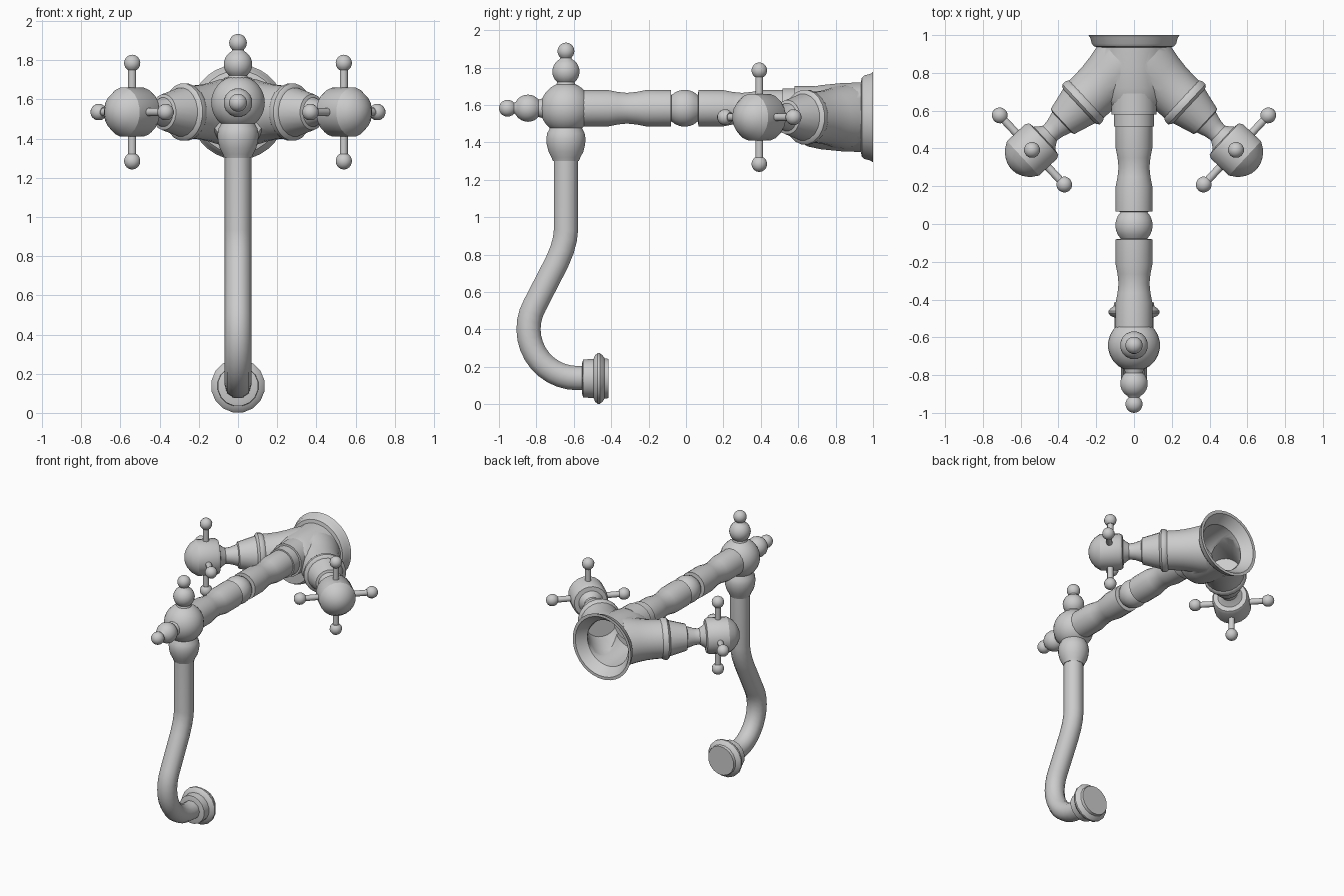
import bpy, math
from mathutils import Vector

if "Cube" in bpy.data.objects:
    bpy.data.objects.remove(bpy.data.objects["Cube"])

Y = Vector((0, 1, 0))
Z = Vector((0, 0, 1))


def smooth(ob, deg=32):
    ob.data.shade_smooth()
    ob.data.set_sharp_from_angle(angle=math.radians(deg))


def lathe(name, profile, origin, axis, segs=20):
    """Revolve (distance, radius) pairs around an axis; ends are closed."""
    rot = Vector(axis).to_track_quat('Z', 'Y')
    origin = Vector(origin)
    verts, faces, rings = [], [], []
    for t, r in profile:
        n = segs if r > 0 else 1
        rings.append(range(len(verts), len(verts) + n))
        for i in range(n):
            a = 2 * math.pi * (i + 0.5) / segs
            verts.append(origin + rot @ Vector((r * math.cos(a), r * math.sin(a), t)))
    for A, B in zip(rings, rings[1:]):
        for i in range(segs):
            j = (i + 1) % segs
            f = [A[i % len(A)], A[j % len(A)], B[j % len(B)], B[i % len(B)]]
            faces.append(list(dict.fromkeys(f)))
    if len(rings[0]) > 1:
        faces.append(list(rings[0])[::-1])
    if len(rings[-1]) > 1:
        faces.append(list(rings[-1]))
    me = bpy.data.meshes.new(name)
    me.from_pydata(verts, [], faces)
    ob = bpy.data.objects.new(name, me)
    bpy.context.collection.objects.link(ob)
    smooth(ob)
    return ob


def arc(t, r, a0=-90, a1=90, n=10):
    """Profile points of a ball centred at distance t."""
    pts = []
    for i in range(n + 1):
        a = math.radians(a0 + (a1 - a0) * i / n)
        c = r * math.cos(a)
        pts.append((t + r * math.sin(a), c if c > 1e-5 else 0))
    return pts


def boolean(ob, others, op):
    for o in others:
        m = ob.modifiers.new("bool", 'BOOLEAN')
        m.operation, m.solver, m.object = op, 'EXACT', o
    dg = bpy.context.evaluated_depsgraph_get()
    me = bpy.data.meshes.new_from_object(ob.evaluated_get(dg))
    ob.modifiers.clear()
    ob.data = me
    for o in others:
        bpy.data.objects.remove(o)


ZC = 1.535          # height of wall body and handles
ZP = 1.583          # height of horizontal pipe
YJ = -0.642         # y of the junction ball
ANG = math.radians(43)

# Hollow wall body with two flared side stubs
body = lathe("wall_body", [(0.63, 0.145), (0.65, 0.157), (0.72, 0.172), (0.83, 0.183),
                           (0.935, 0.187), (0.94, 0.212), (0.955, 0.225), (0.985, 0.232),
                           (1.0, 0.243)], (0, 0, ZC), Y, 32)
stub = [(0.37, 0.135), (0.44, 0.137), (0.50, 0.142), (0.56, 0.152), (0.62, 0.166), (0.66, 0.172)]
stubs, cuts = [], [lathe("bore", [(0.66, 0.135), (0.8, 0.16), (0.93, 0.17), (0.96, 0.195),
                                  (1.02, 0.235)], (0, 0, ZC), Y, 32)]
for s in (-1, 1):
    inward = Vector((-s * math.cos(ANG), math.sin(ANG), 0))
    hub = Vector((s * 0.54, 0.392, ZC))
    stubs.append(lathe("stub", stub, hub, inward, 24))
    cuts.append(lathe("stub_bore", [(t + 0.03, r - 0.022) for t, r in stub], hub, inward, 24))
boolean(body, stubs, 'UNION')
boolean(body, cuts, 'DIFFERENCE')
smooth(body)

# Side valves with cross handles
for s, side in ((-1, "left"), (1, "right")):
    inward = Vector((-s * math.cos(ANG), math.sin(ANG), 0))
    hub = Vector((s * 0.54, 0.392, ZC))
    across = inward.cross(Z)
    lathe(side + "_valve_arm", [(0.07, 0.06), (0.14, 0.055), (0.17, 0.06), (0.215, 0.075),
                                (0.22, 0.092), (0.34, 0.125), (0.345, 0.137), (0.355, 0.147),
                                (0.375, 0.147), (0.39, 0.14), (0.41, 0.12)], hub, inward, 20)
    dome = [(-0.15, 0), (-0.145, 0.035), (-0.13, 0.068), (-0.105, 0.1), (-0.065, 0.126)]
    lathe(side + "_handle_hub", dome + [(0.065, 0.126), (0.085, 0.115), (0.09, 0.085),
                                        (0.105, 0.072), (0.13, 0.055)], hub, inward, 20)
    for k, d in enumerate((Z, -Z, across, -across)):
        lathe(f"{side}_handle_spoke_{k + 1}",
              [(0.05, 0.021), (0.215, 0.021)] + arc(0.25, 0.043, -55, 90, 7), hub, d, 12)

# Horizontal pipe with waists and a central bead
wing = [(0.065, 0.08), (0.066, 0.098), (0.20, 0.098), (0.25, 0.088), (0.30, 0.083),
        (0.35, 0.088), (0.40, 0.098)]
pipe = [(-0.62, 0.098)] + [(-t - 0.015, r) for t, r in wing[::-1]]
pipe += arc(-0.007, 0.1, -45, 45, 6) + wing
pipe += [(0.515, 0.098), (0.516, 0.107), (0.58, 0.107), (0.581, 0.121), (0.69, 0.121)]
lathe("horizontal_pipe", pipe, (0, 0, ZP), Y, 20)

# Junction ball and finials
joint = Vector((0, YJ, ZP))
lathe("junction_ball", arc(0, 0.138, n=14), joint, Z, 24)
for name, d, g in (("front_finial", -Y, 0.0), ("top_finial", Z, -0.007)):
    lathe(name, [(0.1, 0.06)] + arc(0.203 + g, 0.074, -50, 62, 9)
          + arc(0.312 + g, 0.046, -50, 90, 8), joint, d, 16)

# Barrel collar under the junction ball
lathe("spout_collar", [(1.30, 0.07), (1.32, 0.078), (1.35, 0.094), (1.39, 0.104), (1.42, 0.106),
                       (1.45, 0.101), (1.47, 0.09), (1.5, 0.08)], (0, YJ, 0), Z, 20)

# Curved spout tube
path = [(YJ, 1.38), (YJ, 0.93), (-0.647, 0.885), (-0.662, 0.828), (-0.69, 0.76)]
for i in range(13):
    a = math.radians(151 + (270 - 151) * i / 12)
    path.append((-0.58 + 0.262 * math.cos(a), 0.402 + 0.262 * math.sin(a)))
path.append((-0.53, 0.14))
cu = bpy.data.curves.new("spout_tube", 'CURVE')
cu.dimensions = '3D'
cu.bevel_depth, cu.bevel_resolution, cu.use_fill_caps = 0.068, 3, True
sp = cu.splines.new('POLY')
sp.points.add(len(path) - 1)
for p, (y, z) in zip(sp.points, path):
    p.co = (0, y, z, 1)
tmp = bpy.data.objects.new("tube_path", cu)
bpy.context.collection.objects.link(tmp)
me = bpy.data.meshes.new_from_object(tmp.evaluated_get(bpy.context.evaluated_depsgraph_get()))
bpy.data.objects.remove(tmp)
tube = bpy.data.objects.new("spout_tube", me)
bpy.context.collection.objects.link(tube)
smooth(tube, 40)

# Spout outlet ring
lathe("spout_outlet", [(-0.555, 0.085), (-0.55, 0.104), (-0.495, 0.106), (-0.485, 0.128),
                       (-0.472, 0.138), (-0.46, 0.138), (-0.445, 0.125), (-0.435, 0.11),
                       (-0.415, 0.107)], (0, 0, 0.138), Y, 16)
